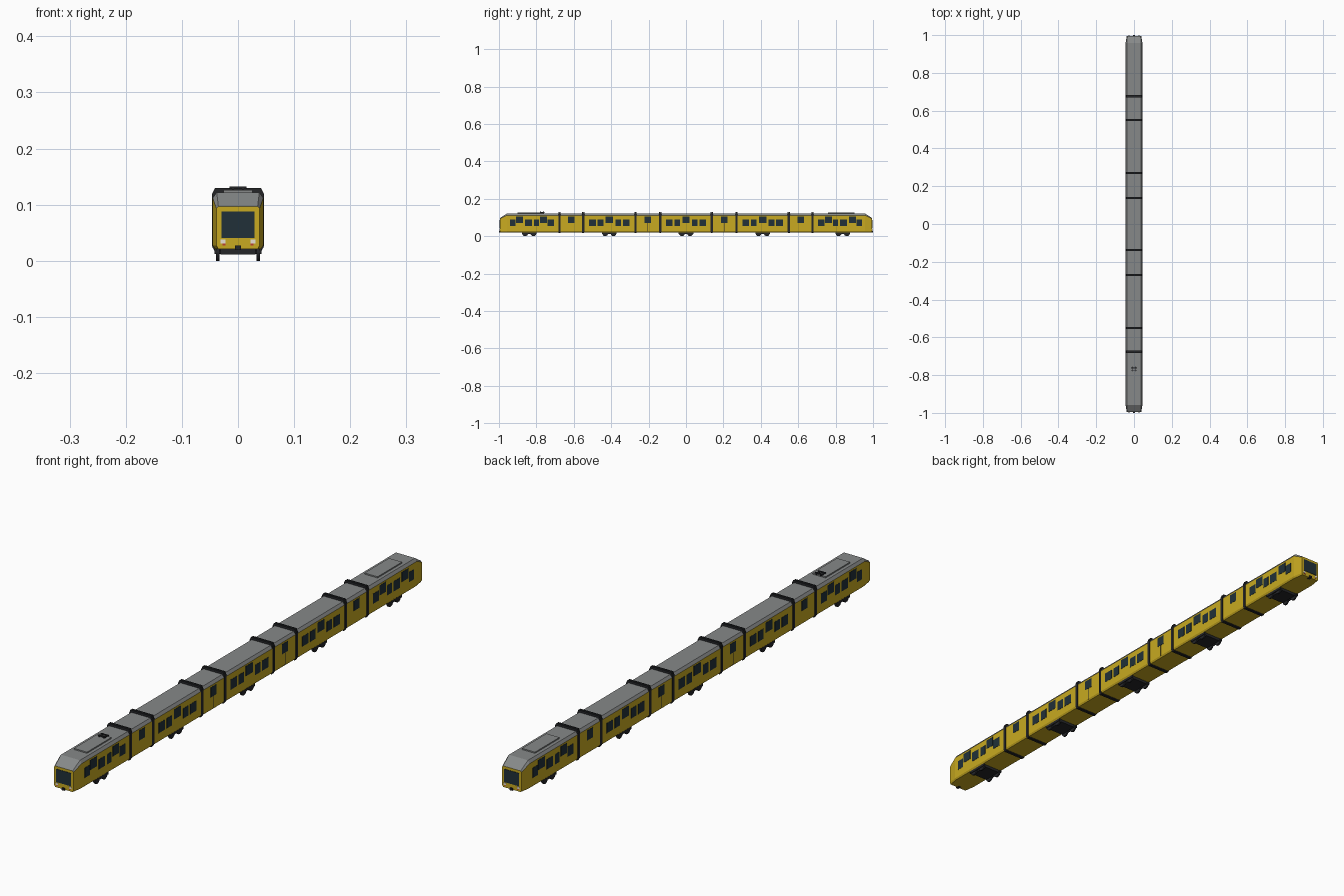
import bpy, bmesh, math
from mathutils import Matrix

if "Cube" in bpy.data.objects:
    bpy.data.objects.remove(bpy.data.objects["Cube"])


def material(name, rgb):
    m = bpy.data.materials.new(name)
    m.diffuse_color = (*rgb, 1)
    m.use_nodes = True
    m.node_tree.nodes["Principled BSDF"].inputs["Base Color"].default_value = m.diffuse_color
    return m


YELLOW = material("yellow_paint", (0.58, 0.40, 0.015))
GREY = material("roof_grey", (0.24, 0.25, 0.25))
DARK = material("dark_rubber", (0.018, 0.019, 0.022))
GLASS = material("dark_glass", (0.015, 0.03, 0.04))
LAMP = material("lamp_white", (0.8, 0.75, 0.65))
RED = material("lamp_red", (0.5, 0.05, 0.03))


def finish(name, bm, *mats):
    bmesh.ops.recalc_face_normals(bm, faces=bm.faces)
    me = bpy.data.meshes.new(name)
    bm.to_mesh(me)
    bm.free()
    ob = bpy.data.objects.new(name, me)
    for m in mats:
        me.materials.append(m)
    bpy.context.collection.objects.link(ob)
    return ob


def boxes(name, items, mat):
    """One object from a list of (centre, size) boxes."""
    bm = bmesh.new()
    for c, s in items:
        bmesh.ops.create_cube(bm, size=1, matrix=Matrix.Translation(c) @ Matrix.Diagonal((*s, 1)))
    return finish(name, bm, mat)


def loft(name, rings, *mats):
    """Skin mirrored half-profiles placed along y: rings = [(y, [(x, z), ...])]."""
    bm = bmesh.new()
    loops = []
    for y, half in rings:
        pts = half + [(-x, z) for x, z in reversed(half)]
        loops.append([bm.verts.new((x, y, z)) for x, z in pts])
    n = len(loops[0])
    for a, b in zip(loops, loops[1:]):
        for i in range(n):
            j = (i + 1) % n
            bm.faces.new((a[i], a[j], b[j], b[i]))
    bm.faces.new(loops[0])
    bm.faces.new(loops[-1])
    bmesh.ops.recalc_face_normals(bm, faces=bm.faces)
    if len(mats) > 1:
        for f in bm.faces:
            f.material_index = int(f.normal.z > 0.2)
    return finish(name, bm, *mats)


BODY = [(0.041, 0.021), (0.045, 0.027), (0.045, 0.112), (0.038, 0.122)]
NOSE = [(0.035, 0.021), (0.0385, 0.027), (0.0385, 0.093), (0.035, 0.097)]
HOOP = [(0.042, 0.019), (0.0462, 0.026), (0.0462, 0.119), (0.041, 0.13)]
JOINTS = [-0.677, -0.55, -0.27, -0.138, 0.138, 0.27, 0.55, 0.677]

# Middle body sections
for a, b in zip(JOINTS, JOINTS[1:]):
    loft("middle_section", [(a, BODY), (b, BODY)], YELLOW, GREY)

# Bellows between sections: two ribs around a narrower core
for y in JOINTS:
    for d in (-0.0035, 0.0035):
        loft("bellows_rib", [(y + d - 0.0025, HOOP), (y + d + 0.0025, HOOP)], DARK)
    core = [(x - 0.0006, z - 0.002) for x, z in HOOP]
    loft("bellows_core", [(y - 0.005, core), (y + 0.005, core)], DARK)

# Side windows: (y, width, raised door window)
wins = []
for c in (-0.41, 0, 0.41):
    wins += [(c, 0.04, True)]
    for s in (-1, 1):
        wins += [(c + s * 0.09, 0.036, False), (c + s * 0.047, 0.03, False)]
wins += [(y, 0.034, True) for y in (-0.613, -0.204, 0.204, 0.613)]
for s in (-1, 1):
    wins += [(s * 0.926, 0.028, False), (s * 0.89, 0.038, True), (s * 0.842, 0.036, False),
             (s * 0.80, 0.026, False), (s * 0.762, 0.036, True), (s * 0.724, 0.034, False)]
items = [((sx * 0.045, y, 0.088 if up else 0.072), (0.0016, w, 0.036))
         for y, w, up in wins for sx in (-1, 1)]
boxes("side_windows", items, GLASS)

# Door seams in the inner short sections
boxes("door_seams", [((sx * 0.045, y, 0.062), (0.001, 0.002, 0.074))
                     for y in (-0.204, 0.204) for sx in (-1, 1)], DARK)

# Cabs with sloped roof, windscreen, lamps and coupler
for s, end in ((-1, "front"), (1, "rear")):
    loft(end + "_cab_section",
         [(s * 0.677, BODY), (s * 0.957, BODY), (s * 0.995, NOSE)], YELLOW, GREY)
    boxes(end + "_windscreen", [((0, s * 0.995, 0.064), (0.059, 0.003, 0.047))], GLASS)
    boxes(end + "_headlights", [((x, s * 0.995, 0.034), (0.009, 0.004, 0.007))
                                for x in (-0.027, 0.027)], LAMP)
    boxes(end + "_tail_lights", [((x, s * 0.995, 0.029), (0.005, 0.003, 0.004))
                                 for x in (-0.025, 0.025)], RED)
    boxes(end + "_coupler", [((0, s * 0.9925, 0.023), (0.01, 0.015, 0.008))], DARK)
    # Roof equipment box
    boxes(end + "_roof_unit", [((0, s * 0.83, 0.123), (0.052, 0.14, 0.007))], GREY)

# Folded current collector on the front roof
boxes("current_collector",
      [((0, y, 0.130), (0.03, 0.005, 0.004)) for y in (-0.777, -0.762)] +
      [((x, -0.768, 0.128), (0.004, 0.026, 0.004)) for x in (-0.009, 0.009)], DARK)

# Bogies: frame, axles and wheels
for c in (-0.838, -0.41, 0, 0.41, 0.838):
    boxes("bogie_frame", [((0, c, 0.016), (0.062, 0.07, 0.01))] +
          [((x, c, 0.0165), (0.004, 0.078, 0.009)) for x in (-0.0395, 0.0395)], DARK)
    bm = bmesh.new()
    for y in (c - 0.022, c + 0.022):
        for x, r, d in ((-0.036, 0.015, 0.006), (0.036, 0.015, 0.006), (0, 0.003, 0.078)):
            bmesh.ops.create_cone(bm, cap_ends=True, segments=16, radius1=r, radius2=r, depth=d,
                                  matrix=Matrix.Translation((x, y, 0.015)) @
                                  Matrix.Rotation(math.pi / 2, 4, 'Y'))
    finish("wheelsets", bm, DARK)
